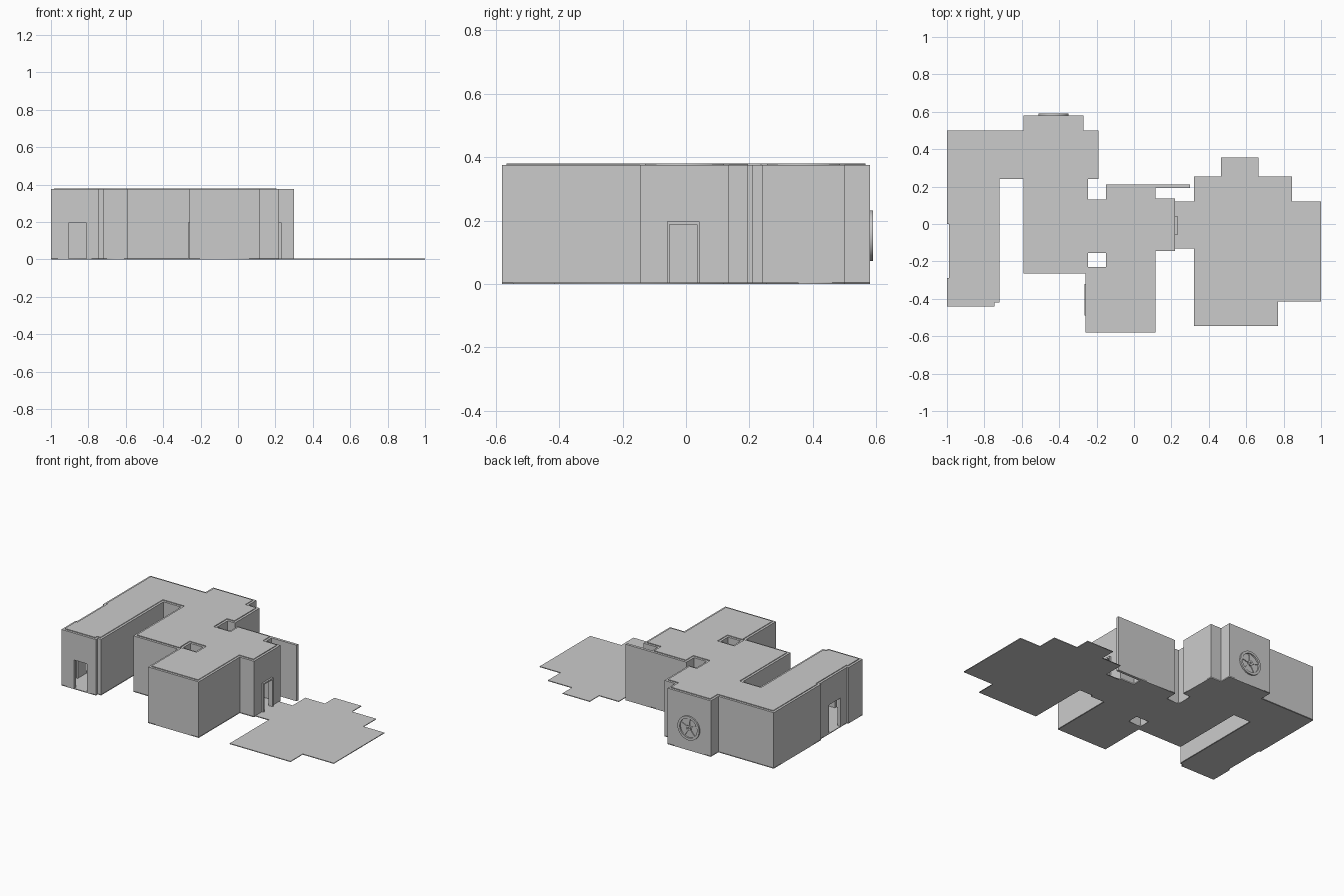
import bpy, bmesh, math
from mathutils import Vector, Matrix

cube = bpy.data.objects.get("Cube")
if cube:
    bpy.data.objects.remove(cube, do_unlink=True)

FLOOR, TOP, ROOF = 0.005, 0.375, 0.38
THICK = 0.02
DOOR_TOP = 0.195

grey = bpy.data.materials.new("plain_grey")
grey.use_nodes = True
grey.diffuse_color = (0.6, 0.6, 0.6, 1)
grey.node_tree.nodes["Principled BSDF"].inputs["Base Color"].default_value = grey.diffuse_color


def add_object(name, mesh):
    obj = bpy.data.objects.new(name, mesh)
    mesh.materials.clear()
    mesh.materials.append(grey)
    bpy.context.collection.objects.link(obj)
    return obj


def finish(name, bm):
    bmesh.ops.recalc_face_normals(bm, faces=bm.faces)
    mesh = bpy.data.meshes.new(name)
    bm.to_mesh(mesh)
    bm.free()
    return add_object(name, mesh)


def prism(bm, points, z0, z1):
    face = bm.faces.new([bm.verts.new((p[0], p[1], z0)) for p in points])
    out = bmesh.ops.extrude_face_region(bm, geom=[face], use_keep_orig=True)
    verts = [g for g in out["geom"] if isinstance(g, bmesh.types.BMVert)]
    bmesh.ops.translate(bm, verts=verts, vec=(0, 0, z1 - z0))


def box(bm, x0, x1, y0, y1, z0, z1):
    prism(bm, [(x0, y0), (x1, y0), (x1, y1), (x0, y1)], z0, z1)


def inset(loop, d):
    """Move each corner towards the solid side, left of the path."""
    out = []
    for i, p in enumerate(loop):
        a = (p - loop[i - 1]).normalized()
        b = (loop[(i + 1) % len(loop)] - p).normalized()
        out.append(p + d * Vector((-a.y - b.y, a.x + b.x)))
    return out


def slab(name, loops, z0, z1):
    """Flat plate from outlines; inner outlines become holes."""
    curve = bpy.data.curves.new(name, "CURVE")
    curve.dimensions = "2D"
    curve.fill_mode = "BOTH"
    curve.extrude = (z1 - z0) / 2
    for loop in loops:
        spline = curve.splines.new("POLY")
        spline.points.add(len(loop) - 1)
        for pt, p in zip(spline.points, loop):
            pt.co = (p[0], p[1], 0, 1)
        spline.use_cyclic_u = True
    temp = bpy.data.objects.new(name + "_path", curve)
    bpy.context.collection.objects.link(temp)
    graph = bpy.context.evaluated_depsgraph_get()
    mesh = bpy.data.meshes.new_from_object(temp.evaluated_get(graph))
    bpy.data.objects.remove(temp, do_unlink=True)
    mesh.transform(Matrix.Translation((0, 0, (z0 + z1) / 2)))
    add_object(name, mesh)


def walls(name, loop, doors):
    """Mitred walls along the outline; doors maps an edge to its opening."""
    bm = bmesh.new()
    inner = inset(loop, THICK)
    for i, a in enumerate(loop):
        j = (i + 1) % len(loop)
        b = loop[j]
        if i not in doors:
            prism(bm, [a, b, inner[j], inner[i]], FLOOR, TOP)
            continue
        run = (b - a).normalized()
        depth = THICK * Vector((-run.y, run.x))
        s, e = (a + run * t for t in doors[i])
        prism(bm, [a, s, s + depth, inner[i]], FLOOR, TOP)
        prism(bm, [e, b, inner[j], e + depth], FLOOR, TOP)
        prism(bm, [s, e, e + depth, s + depth], DOOR_TOP, TOP)
    finish(name, bm)


# Building outline and the small courtyard
outline = [Vector(p) for p in (
    (-1, -.44), (-.745, -.44), (-.745, -.42), (-.72, -.42), (-.72, .24),
    (-.59, .24), (-.59, -.265), (-.26, -.265), (-.26, -.58), (.115, -.58),
    (.115, -.145), (.22, -.145), (.22, .135), (.115, .135), (.115, .21),
    (-.15, .21), (-.15, .13), (-.245, .13), (-.245, .24), (-.19, .24),
    (-.19, .5), (-.27, .5), (-.27, .58), (-.59, .58), (-.59, .5),
    (-1, .5), (-1, 0), (-.99, 0), (-.99, -.29), (-1, -.29))]
court = [Vector(p) for p in (
    (-.245, -.23), (-.245, -.155), (-.15, -.155), (-.15, -.23))]

slab("floor", [outline, court], 0, FLOOR)
slab("roof", [inset(outline, 0.015), inset(court, 0.015)], TOP - 0.01, ROOF)
# Openings: wing front, entrance, wing side
walls("outer_walls", outline, {0: (.095, .19), 11: (.093, .18), 27: (.1, .22)})
walls("courtyard_walls", court, {})

# Free wall beside the entrance
bm = bmesh.new()
box(bm, .115, .3, .192, .21, 0, TOP)
finish("screen_wall", bm)

# Entrance frame
bm = bmesh.new()
box(bm, .2, .232, -.06, -.052, FLOOR, DOOR_TOP)
box(bm, .2, .232, .035, .043, FLOOR, DOOR_TOP)
box(bm, .2, .232, -.06, .043, DOOR_TOP - .008, DOOR_TOP + .002)
finish("entrance_frame", bm)

# Side door on the front block
bm = bmesh.new()
box(bm, -.265, -.255, -.49, -.32, FLOOR, DOOR_TOP + .005)
finish("side_door", bm)

# Terrace plate
slab("terrace", [[
    (.22, -.13), (.32, -.13), (.32, -.545), (.77, -.545), (.77, -.415),
    (1, -.415), (1, .12), (.845, .12), (.845, .255), (.665, .255),
    (.665, .355), (.465, .355), (.465, .255), (.32, .255), (.32, .12),
    (.22, .12)]], 0, FLOOR)

# Round spoked ornament on the back wall
centre = Vector((-.43, .58, .152))


def ring(name, r0, r1, y0, y1):
    bm = bmesh.new()
    verts = [bm.verts.new((r, y, 0)) for r, y in ((r0, y0), (r1, y0), (r1, y1), (r0, y1))]
    edges = [bm.edges.new((verts[k], verts[(k + 1) % 4])) for k in range(4)]
    bmesh.ops.spin(bm, geom=verts + edges, cent=(0, 0, 0), axis=(0, 1, 0),
                   angle=math.tau, steps=32, use_duplicate=False)
    bmesh.ops.remove_doubles(bm, verts=bm.verts, dist=1e-5)
    obj = finish(name, bm)
    obj.location = centre
    bpy.ops.object.select_all(action="DESELECT")
    obj.select_set(True)
    bpy.context.view_layer.objects.active = obj
    bpy.ops.object.shade_smooth_by_angle()


ring("ornament_rim", .064, .08, -.01, .01)
ring("ornament_hub", .006, .018, -.01, .01)
bm = bmesh.new()
for k in range(5):
    part = bmesh.new()
    prism(part, [(-.005, .014), (.005, .014), (.009, .067), (-.009, .067)], -.005, .007)
    turn = Matrix.Rotation(math.tau * k / 5, 4, "Y") @ Matrix.Rotation(math.pi / 2, 4, "X")
    part.transform(turn)
    temp = bpy.data.meshes.new("spoke")
    part.to_mesh(temp)
    part.free()
    bm.from_mesh(temp)
    bpy.data.meshes.remove(temp)
finish("ornament_spokes", bm).location = centre
